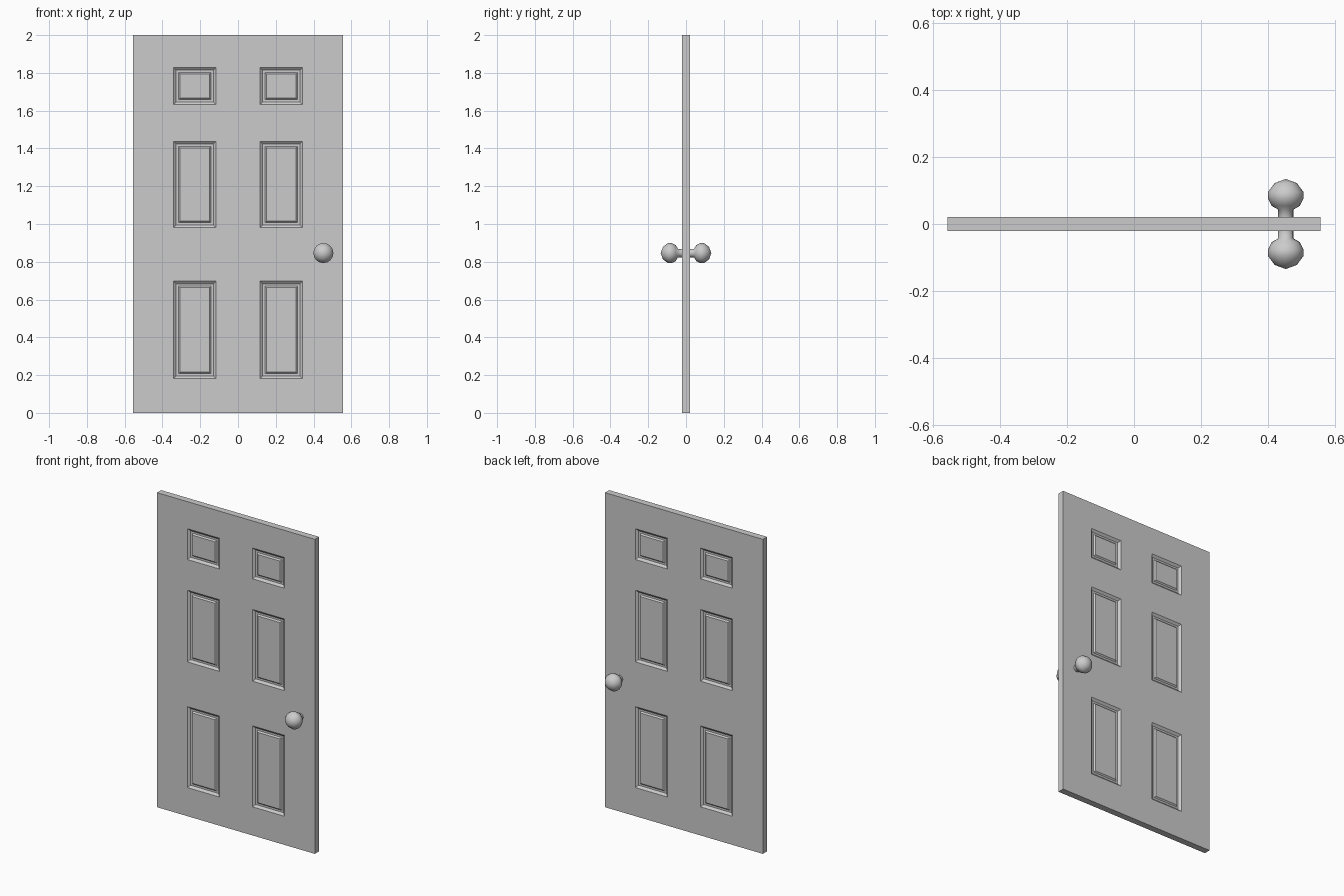
import bpy, bmesh, math
from mathutils import Vector, Matrix

if "Cube" in bpy.data.objects:
    bpy.data.objects.remove(bpy.data.objects["Cube"], do_unlink=True)

grey = bpy.data.materials.new("light_grey")
grey.use_nodes = True
colour = (0.6, 0.6, 0.6, 1)
grey.diffuse_color = colour
grey.node_tree.nodes["Principled BSDF"].inputs["Base Color"].default_value = colour


def add_object(name, bm):
    bmesh.ops.recalc_face_normals(bm, faces=bm.faces)
    mesh = bpy.data.meshes.new(name)
    bm.to_mesh(mesh)
    bm.free()
    mesh.materials.append(grey)
    obj = bpy.data.objects.new(name, mesh)
    bpy.context.collection.objects.link(obj)
    return obj


# Door slab, cut along the panel borders
WIDTH, HEIGHT, THICK = 1.11, 2.0, 0.042
PANEL_X = (0.117, 0.341)
PANEL_Z = ((0.182, 0.697), (0.981, 1.437), (1.632, 1.828))

bm = bmesh.new()
bmesh.ops.create_cube(bm, size=1, matrix=Matrix.Translation((0, 0, HEIGHT / 2))
                      @ Matrix.Diagonal((WIDTH, THICK, HEIGHT, 1)))


def cut(point, normal):
    geom = bm.verts[:] + bm.edges[:] + bm.faces[:]
    bmesh.ops.bisect_plane(bm, geom=geom, plane_co=point, plane_no=normal)


for x in PANEL_X:
    for side in (-1, 1):
        cut((side * x, 0, 0), (1, 0, 0))
for pair in PANEL_Z:
    for z in pair:
        cut((0, 0, z), (0, 0, 1))


# Moulded panels on both faces: sloped recess, flat groove, raised field
def is_panel(face):
    c = face.calc_center_median()
    return (abs(face.normal.y) > 0.9 and PANEL_X[0] < abs(c.x) < PANEL_X[1]
            and any(low < c.z < high for low, high in PANEL_Z))


bm.normal_update()
panels = [f for f in bm.faces if is_panel(f)]
for thickness, depth in ((0.014, -0.012), (0.012, 0), (0.008, 0.008)):
    bmesh.ops.inset_individual(bm, faces=panels, thickness=thickness,
                               depth=depth, use_even_offset=True)
add_object("door_slab", bm)

# Turned knobs with necks: (radius, distance from the door centre)
KNOB = ((0, 0.134), (0.033, 0.122), (0.053, 0.095), (0.053, 0.076),
        (0.042, 0.054), (0.0225, 0.043), (0.0225, 0.015))

for name, side in (("front_knob", -1), ("back_knob", 1)):
    bm = bmesh.new()
    verts = [bm.verts.new((r, side * y, 0)) for r, y in KNOB]
    edges = [bm.edges.new(pair) for pair in zip(verts, verts[1:])]
    bmesh.ops.spin(bm, geom=verts + edges, cent=(0, 0, 0), axis=(0, 1, 0),
                   angle=math.tau, steps=16, use_merge=True)
    bmesh.ops.remove_doubles(bm, verts=bm.verts, dist=0.0005)
    knob = add_object(name, bm)
    knob.location = Vector((0.452, 0, 0.846))
    for poly in knob.data.polygons:
        poly.use_smooth = True
